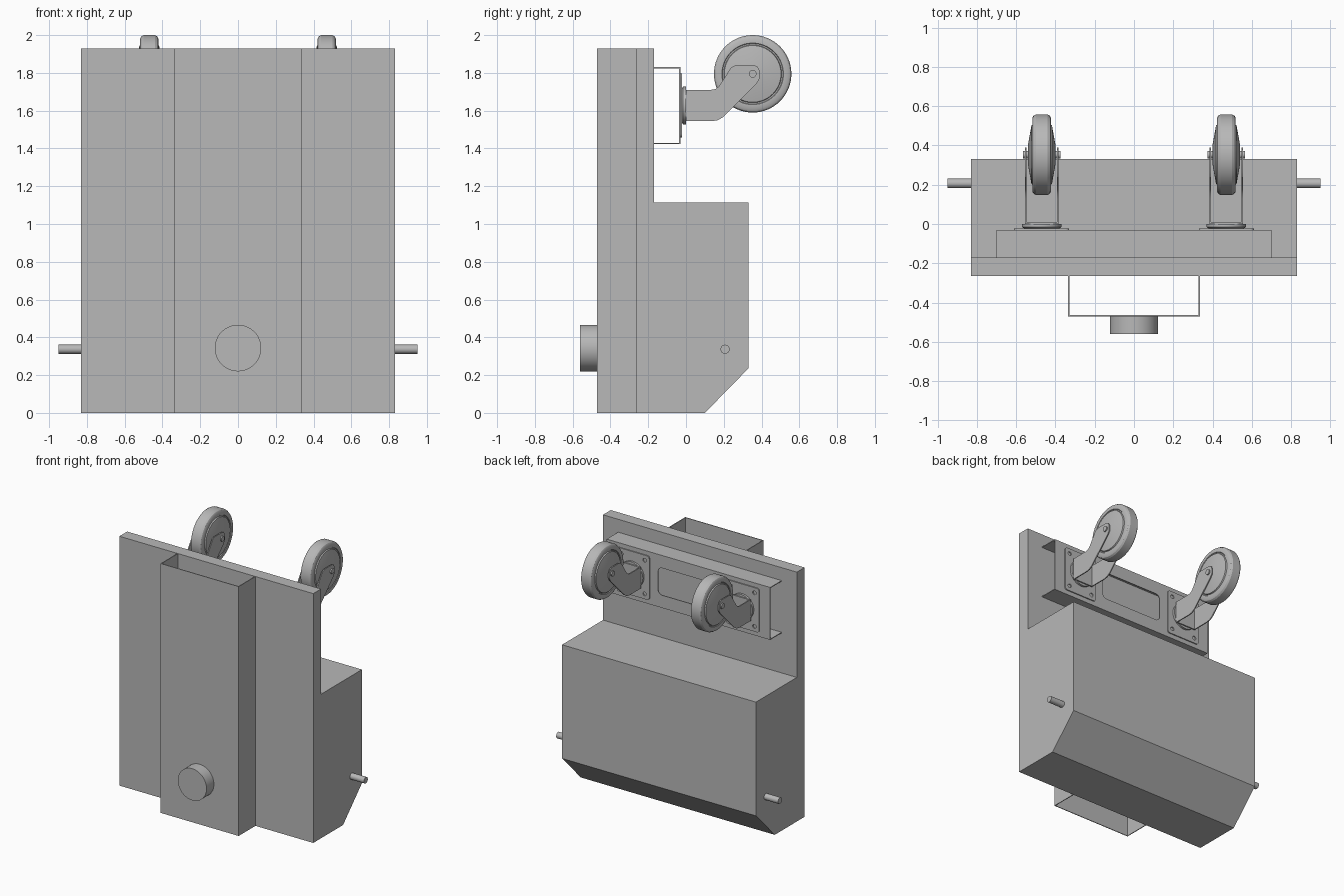
import bpy, bmesh
from math import pi, cos, sin, radians
from mathutils import Matrix

cube = bpy.data.objects.get("Cube")
if cube:
    bpy.data.objects.remove(cube, do_unlink=True)

grey = bpy.data.materials.new("plain grey")
grey.use_nodes = True
colour = (0.48, 0.48, 0.48, 1)
grey.diffuse_color = colour
grey.node_tree.nodes["Principled BSDF"].inputs["Base Color"].default_value = colour

# Orientations: profile in (x, y), in (x, z) or in (y, z)
FLAT, FACING, SIDE = (0, 0, 0), (pi / 2, 0, 0), (pi / 2, 0, pi / 2)
WALL = 0.006


def finish(obj, name):
    obj.name = name
    obj.data.name = name
    obj.data.materials.clear()
    obj.data.materials.append(grey)
    bpy.ops.object.select_all(action='DESELECT')
    obj.select_set(True)
    bpy.context.view_layer.objects.active = obj
    bpy.ops.object.shade_smooth_by_angle(angle=radians(30))
    return obj


def extrude(name, loops, depth, turn, loc):
    """Extrude an outline (further loops are holes), centred on loc."""
    curve = bpy.data.curves.new(name, 'CURVE')
    curve.dimensions = '2D'
    curve.fill_mode = 'BOTH'
    curve.extrude = depth / 2
    for loop in loops:
        spline = curve.splines.new('POLY')
        spline.points.add(len(loop) - 1)
        for point, (u, v) in zip(spline.points, loop):
            point.co = (u, v, 0, 1)
        spline.use_cyclic_u = True
    obj = bpy.data.objects.new(name, curve)
    bpy.context.collection.objects.link(obj)
    bpy.ops.object.select_all(action='DESELECT')
    obj.select_set(True)
    bpy.context.view_layer.objects.active = obj
    bpy.ops.object.convert(target='MESH')
    obj = bpy.context.view_layer.objects.active
    obj.location, obj.rotation_euler = loc, turn
    bm = bmesh.new()
    bm.from_mesh(obj.data)
    bmesh.ops.remove_doubles(bm, verts=bm.verts, dist=0.0001)
    bmesh.ops.recalc_face_normals(bm, faces=bm.faces)
    bm.to_mesh(obj.data)
    bm.free()
    return finish(obj, name)


def lathe(name, profile, axis, loc, steps=48):
    """Turn (along, radius) points about the x or y axis."""
    bm = bmesh.new()
    verts = [bm.verts.new((r, 0, a)) for a, r in profile]
    edges = [bm.edges.new(pair) for pair in zip(verts, verts[1:])]
    bmesh.ops.spin(bm, geom=verts + edges, cent=(0, 0, 0), axis=(0, 0, 1),
                   angle=2 * pi, steps=steps, use_merge=False)
    bmesh.ops.remove_doubles(bm, verts=bm.verts, dist=0.0001)
    bmesh.ops.recalc_face_normals(bm, faces=bm.faces)
    bm.transform(Matrix.Rotation(pi / 2, 4, 'Y' if axis == 'x' else 'X'))
    mesh = bpy.data.meshes.new(name)
    bm.to_mesh(mesh)
    bm.free()
    obj = bpy.data.objects.new(name, mesh)
    obj.location = loc
    bpy.context.collection.objects.link(obj)
    return finish(obj, name)


def cylinder(name, radius, length, axis, loc):
    h = length / 2
    return lathe(name, [(-h, 0), (-h, radius), (h, radius), (h, 0)], axis, loc)


def circle(u, v, r, n=20):
    return [(u + r * cos(2 * pi * i / n), v + r * sin(2 * pi * i / n)) for i in range(n)]


def rounded(w, h, r, n=6):
    """Rectangle with rounded corners, given its half sizes."""
    loop = []
    for q, (su, sv) in enumerate([(1, 1), (-1, 1), (-1, -1), (1, -1)]):
        for i in range(n + 1):
            a = (q + i / n) * pi / 2
            loop.append((su * (w - r) + r * cos(a), sv * (h - r) + r * sin(a)))
    return loop


def rect(w, h):
    return [(-w, -h), (w, -h), (w, h), (-w, h)]


# Main body: tall front panel with a chamfered case behind its lower half
extrude("body", [[(-0.265, 0), (0.1, 0), (0.33, 0.235), (0.33, 1.115),
                  (-0.17, 1.115), (-0.17, 1.93), (-0.265, 1.93)]],
        1.66, SIDE, (0, 0, 0))

# Front channel, open at the top and bottom
w, front, back = 0.335, -0.47, -0.265
extrude("front_channel", [[(-w, back), (-w, front), (w, front), (w, back),
                           (w - WALL, back), (w - WALL, front + WALL),
                           (WALL - w, front + WALL), (WALL - w, back)]],
        1.93, FLAT, (0, 0, 0.965))

# Round knob on the channel
cylinder("front_knob", 0.123, 0.09, 'y', (0, -0.515, 0.343))

# Caster bracket: windowed face and two flanges reaching the panel
MID = 1.627
extrude("bracket_face", [rect(0.7, 0.203), rounded(0.26, 0.105, 0.035)],
        WALL, FACING, (0, -0.033, MID))
for label, s in (("upper", 1), ("lower", -1)):
    extrude(label + "_bracket_flange", [rect(0.7, 0.068)], WALL, FLAT,
            (0, -0.102, MID + s * 0.2))

# Fork cheek outline in (y, z)
cheek = [(0, 1.545), (0.14, 1.545), (0.17, 1.55), (0.2, 1.568), (0.375, 1.745),
         (0.39, 1.77), (0.39, 1.81), (0.38, 1.832), (0.36, 1.842), (0.265, 1.842),
         (0.24, 1.83), (0.175, 1.73), (0.155, 1.714), (0.13, 1.71), (0, 1.71)]
half_wheel = [(0.07, 0), (0.07, 0.05), (0.052, 0.15), (0.043, 0.153), (0.043, 0.16),
              (0.048, 0.163), (0.048, 0.187), (0.042, 0.198), (0.03, 0.205)]
wheel = half_wheel + [(-a, r) for a, r in reversed(half_wheel)]

for label, s in (("left", 1), ("right", -1)):
    x = s * 0.47

    # Axle pin on the side of the case
    cylinder(label + "_side_pin", 0.024, 0.14, 'x', (s * 0.88, 0.207, 0.337))

    # Mounting plate with four bolt holes, and swivel rings
    holes = [circle(u, v, 0.015) for u in (-0.1, 0.1) for v in (-0.13, 0.13)]
    extrude(label + "_caster_plate", [rounded(0.14, 0.17, 0.02)] + holes,
            0.008, FACING, (x, -0.026, MID))
    lathe(label + "_swivel", [(0.022, 0), (0.022, 0.09), (0.016, 0.1), (0, 0.1), (0, 0)],
          'y', (x, 0, MID))

    # Fork
    extrude(label + "_fork_base", [rect(0.084, 0.0825)], 0.01, FACING, (x, 0.005, MID))
    for side, t in (("outer", s), ("inner", -s)):
        extrude(label + "_fork_" + side + "_cheek", [cheek], 0.008, SIDE,
                (x + t * 0.081, 0, 0))

    # Wheel and its axle
    lathe(label + "_wheel", wheel, 'x', (x, 0.353, 1.795), 64)
    cylinder(label + "_wheel_axle", 0.02, 0.19, 'x', (x, 0.353, 1.795))
